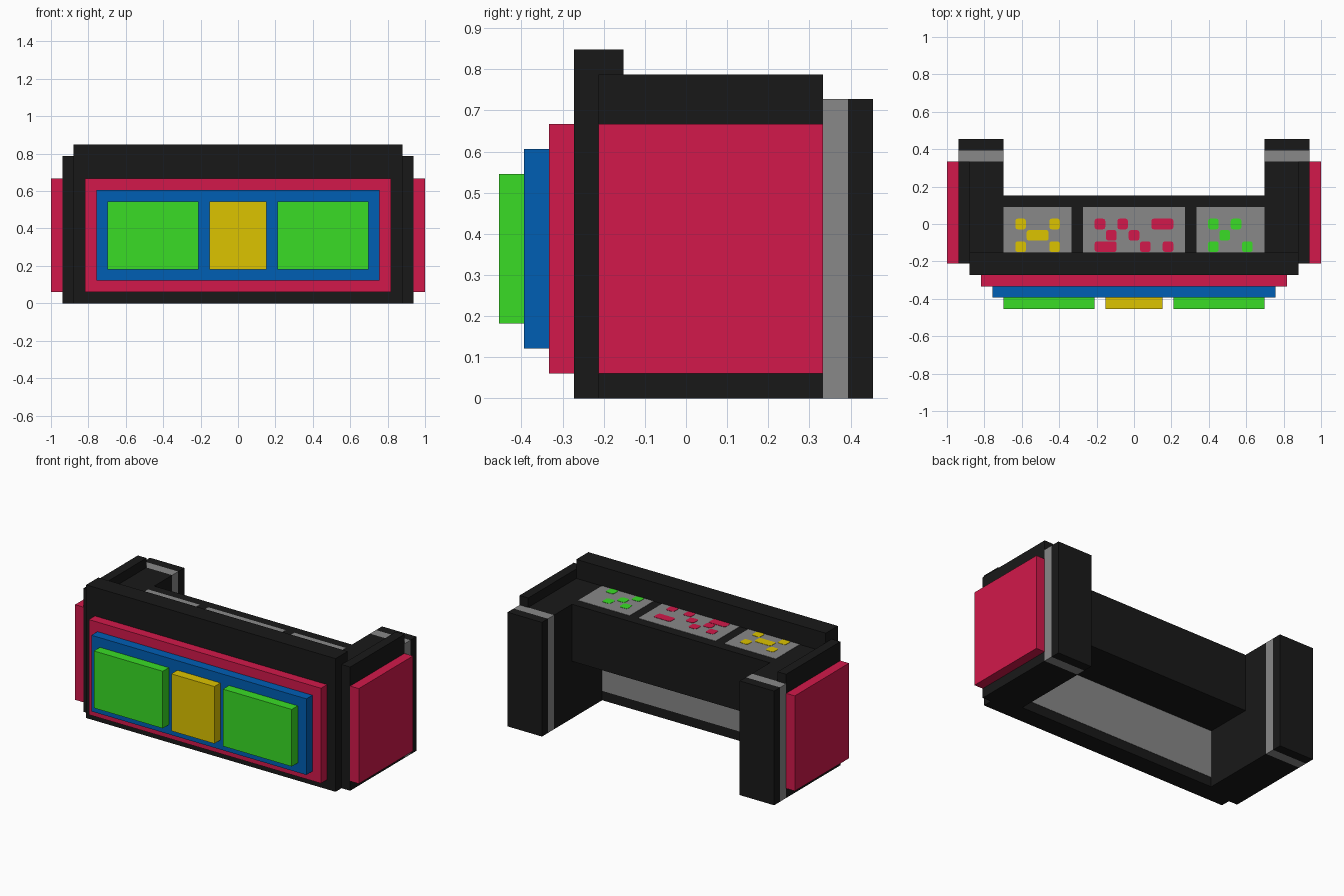
import bpy
import bmesh
from mathutils import Matrix, Vector

cube = bpy.data.objects.get("Cube")
if cube:
    bpy.data.objects.remove(cube, do_unlink=True)

U = 2 / 33        # one block
THIN = 0.03       # plate thickness, in blocks
DECK = 12         # worktop height, in blocks


def material(name, r, g, b):
    mat = bpy.data.materials.new(name)
    mat.use_nodes = True
    mat.diffuse_color = (r, g, b, 1)
    mat.node_tree.nodes["Principled BSDF"].inputs["Base Color"].default_value = (r, g, b, 1)
    return mat


black = material("black", 0.0097, 0.0097, 0.0097)
grey = material("grey", 0.246, 0.246, 0.246)
crimson = material("crimson", 0.645, 0.0097, 0.07)
blue = material("blue", 0, 0.112, 0.456)
green = material("green", 0.041, 0.716, 0.019)
yellow = material("yellow", 0.716, 0.546, 0)


def finish(name, bm, mat):
    mesh = bpy.data.meshes.new(name)
    bm.to_mesh(mesh)
    bm.free()
    mesh.materials.append(mat)
    obj = bpy.data.objects.new(name, mesh)
    bpy.context.collection.objects.link(obj)


def add_box(bm, x, y, z):
    """Add a box spanning three (low, high) ranges given in blocks."""
    low, high = Vector((x[0], y[0], z[0])) * U, Vector((x[1], y[1], z[1])) * U
    place = Matrix.Translation((low + high) / 2) @ Matrix.Diagonal((*(high - low), 1))
    return bmesh.ops.create_cube(bm, size=1, matrix=place)["verts"]


def box(name, mat, x, y, z):
    bm = bmesh.new()
    add_box(bm, x, y, z)
    finish(name, bm, mat)


def pair(name, mat, x, y, z):
    box("left_" + name, mat, x, y, z)
    box("right_" + name, mat, (-x[1], -x[0]), y, z)


# Main counter: raised front wall and hanging worktop
box("front_wall", black, (-14.5, 14.5), (-4.5, -2.5), (0, 14))
box("worktop", black, (-11.5, 11.5), (-2.5, 2.5), (6, DECK))
box("inner_wall_plate", grey, (-11.5, 11.5), (-2.5, -2.5 + THIN), (1, 6))

# Side wings with a raised outer rim, and rear legs
pair("wing", black, (11.5, 14.5), (-2.5, 5.5), (0, DECK))
pair("wing_rim", black, (14.5, 15.5), (-3.5, 5.5), (0, 13))
pair("side_panel", crimson, (15.5, 16.5), (-3.5, 5.5), (1, 11))
pair("grey_band", grey, (11.5, 15.5), (5.5, 6.5), (0, DECK))
pair("rear_leg", black, (11.5, 15.5), (6.5, 7.5), (0, DECK))

# Stepped front panels
box("front_panel", crimson, (-13.5, 13.5), (-5.5, -4.5), (1, 11))
box("front_inset", blue, (-12.5, 12.5), (-6.5, -5.5), (2, 10))
pair("front_screen", green, (3.5, 11.5), (-7.5, -6.5), (3, 9))
box("middle_screen", yellow, (-2.5, 2.5), (-7.5, -6.5), (3, 9))

# Control panels on the worktop
pair("control_panel", grey, (5.5, 11.5), (-2.5, 1.5), (DECK, DECK + THIN))
box("middle_control_panel", grey, (-4.5, 4.5), (-2.5, 1.5), (DECK, DECK + THIN))


def buttons(name, mat, spots):
    """Thin buttons with rounded corners: (first column, last column, row)."""
    bm = bmesh.new()
    for first, last, row in spots:
        verts = add_box(bm, (first - 0.47, last + 0.47), (row - 0.47, row + 0.47),
                        (DECK + THIN, DECK + 2 * THIN))
        upright = [e for e in {e for v in verts for e in v.link_edges}
                   if abs(e.verts[0].co.z - e.verts[1].co.z) > THIN * U / 2]
        bmesh.ops.bevel(bm, geom=upright, offset=0.2 * U, segments=2, profile=0.5,
                        affect='EDGES')
    finish(name, bm, mat)


buttons("yellow_buttons", yellow,
        [(-10, -10, 0), (-7, -7, 0), (-9, -8, -1), (-10, -10, -2), (-7, -7, -2)])
buttons("crimson_buttons", crimson,
        [(-3, -3, 0), (-1, -1, 0), (2, 3, 0), (-2, -2, -1), (0, 0, -1),
         (-3, -2, -2), (1, 1, -2), (3, 3, -2)])
buttons("green_buttons", green,
        [(7, 7, 0), (9, 9, 0), (8, 8, -1), (7, 7, -2), (10, 10, -2)])
